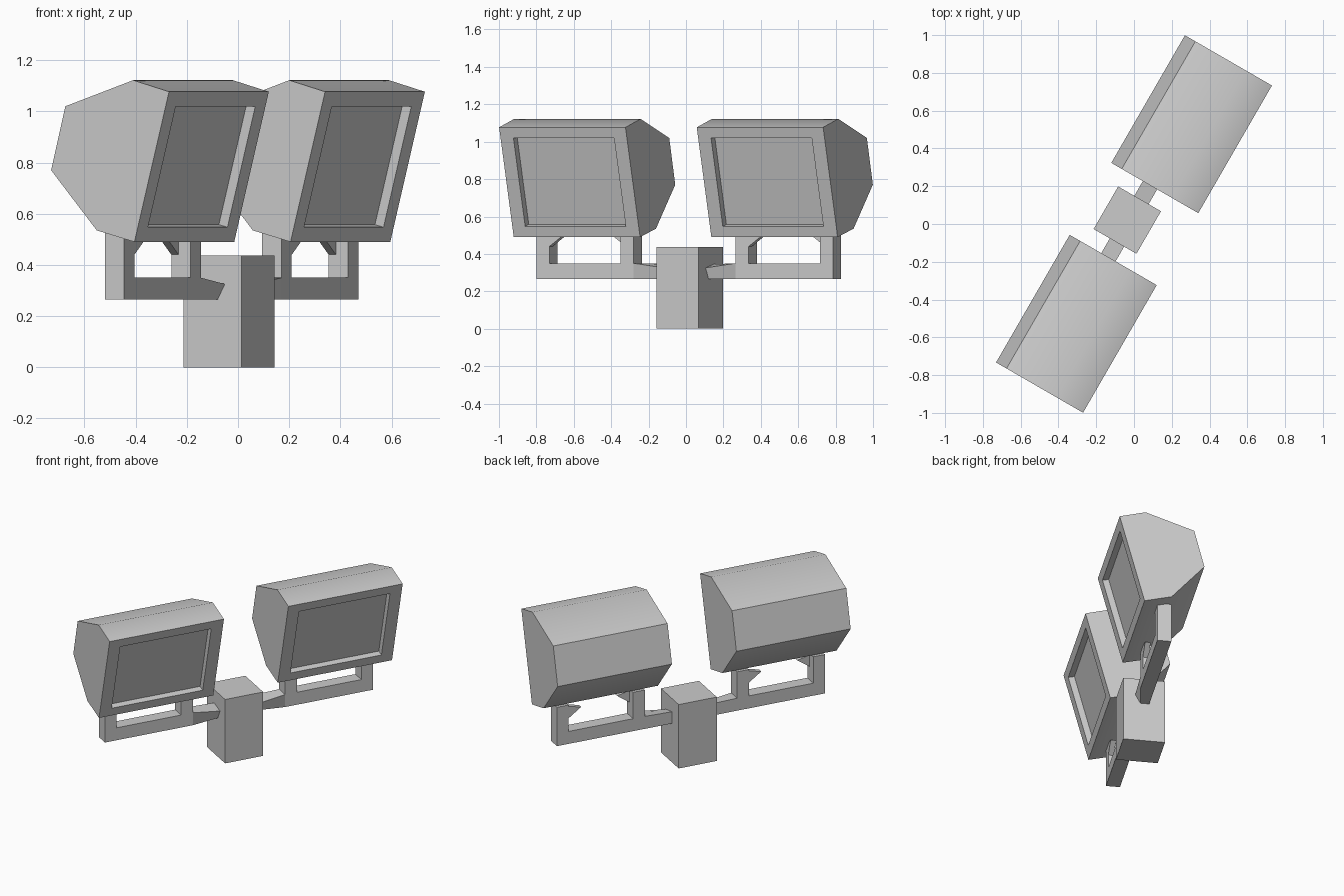
import bpy, bmesh
from math import radians
from mathutils import Matrix, Vector

cube = bpy.data.objects.get("Cube")
if cube:
    bpy.data.objects.remove(cube, do_unlink=True)

# Working frame: x runs along the row of lamps, -y is the lamp front.
TURN = Matrix.Rotation(radians(60), 4, "Z")

grey = bpy.data.materials.new("light_grey")
grey.use_nodes = True
grey.diffuse_color = (0.6, 0.6, 0.6, 1)
grey.node_tree.nodes["Principled BSDF"].inputs["Base Color"].default_value = (0.6, 0.6, 0.6, 1)


def finish(name, bm, smooth_angle=None):
    bmesh.ops.recalc_face_normals(bm, faces=bm.faces)
    bm.transform(TURN)
    mesh = bpy.data.meshes.new(name)
    bm.to_mesh(mesh)
    bm.free()
    mesh.materials.append(grey)
    obj = bpy.data.objects.new(name, mesh)
    bpy.context.collection.objects.link(obj)
    if smooth_angle:
        bpy.ops.object.select_all(action="DESELECT")
        obj.select_set(True)
        bpy.context.view_layer.objects.active = obj
        bpy.ops.object.shade_smooth_by_angle(angle=radians(smooth_angle))
    return obj


def loft(bm, ring_a, ring_b):
    """Join two matching rings of points into a closed solid."""
    a = [bm.verts.new(p) for p in ring_a]
    b = [bm.verts.new(p) for p in ring_b]
    faces = [bm.faces.new(a), bm.faces.new(b[::-1])]
    for i in range(len(a)):
        j = (i + 1) % len(a)
        faces.append(bm.faces.new((a[i], b[i], b[j], a[j])))
    return faces


def box(bm, x, y, z):
    ring = lambda h: [(x[0], y[0], h), (x[1], y[0], h), (x[1], y[1], h), (x[0], y[1], h)]
    loft(bm, ring(z[0]), ring(z[1]))


# Lamp housing section as (y, z); the first edge is the tilted front
HOUSING = [(-0.11, 0.49), (-0.266, 1.077), (-0.104, 1.122),
           (0.202, 1.02), (0.266, 0.77), (0.06, 0.535)]
BAR_Y = (-0.0145, 0.073)
BAR_Z = (0.265, 0.35)


def lamp_housing(name, side):
    bm = bmesh.new()
    ends = [[(side * x, y, z) for y, z in HOUSING] for x in (0.22, 1.0)]
    front = loft(bm, *ends)[2]
    bmesh.ops.recalc_face_normals(bm, faces=bm.faces)
    # Sunken screen in the front
    bmesh.ops.inset_individual(bm, faces=[front], thickness=0.084)
    for v in front.verts:
        v.co.x += 0.02 if v.co.x < side * 0.61 else -0.02
    inward = front.normal * -0.04
    screen = bmesh.ops.extrude_discrete_faces(bm, faces=[front])["faces"][0]
    bmesh.ops.translate(bm, verts=screen.verts, vec=inward)
    finish(name, bm, 40)


def bracket(name, side):
    bm = bmesh.new()
    y0, y1 = BAR_Y
    z0, z1 = BAR_Z
    # Long bar
    box(bm, sorted((side * 0.315, side * 0.915)), BAR_Y, BAR_Z)
    # Slightly twisted arm into the base block
    outer = [(side * 0.315, y, z) for y, z in ((y0, z0), (y0, z1), (y1, z1), (y1, z0))]
    inner = [(side * 0.125, y, z) for y, z in ((0.0175, z0), (y0, 0.325), (y1, 0.345), (y1, z0))]
    loft(bm, outer, inner)
    # Two posts, each with a small brace facing the other post
    for near, far, inward in ((0.315, 0.395, 1), (0.915, 0.835, -1)):
        box(bm, sorted((side * near, side * far)), BAR_Y, (z1, 0.53))
        reach = side * inward * 0.085
        ys = (y0, 0.02) if reach > 0 else (0.04, y1)
        x = side * far
        rings = [[(x, y, 0.44), (x + reach, y, 0.5), (x, y, 0.52)] for y in ys]
        loft(bm, *rings)
    finish(name, bm)


for label, side in (("rear", 1), ("front", -1)):
    lamp_housing(label + "_lamp_housing", side)
    bracket(label + "_bracket", side)

# Central base block
bm = bmesh.new()
box(bm, (-0.13, 0.13), (-0.09, 0.172), (0, 0.436))
finish("base_block", bm)
